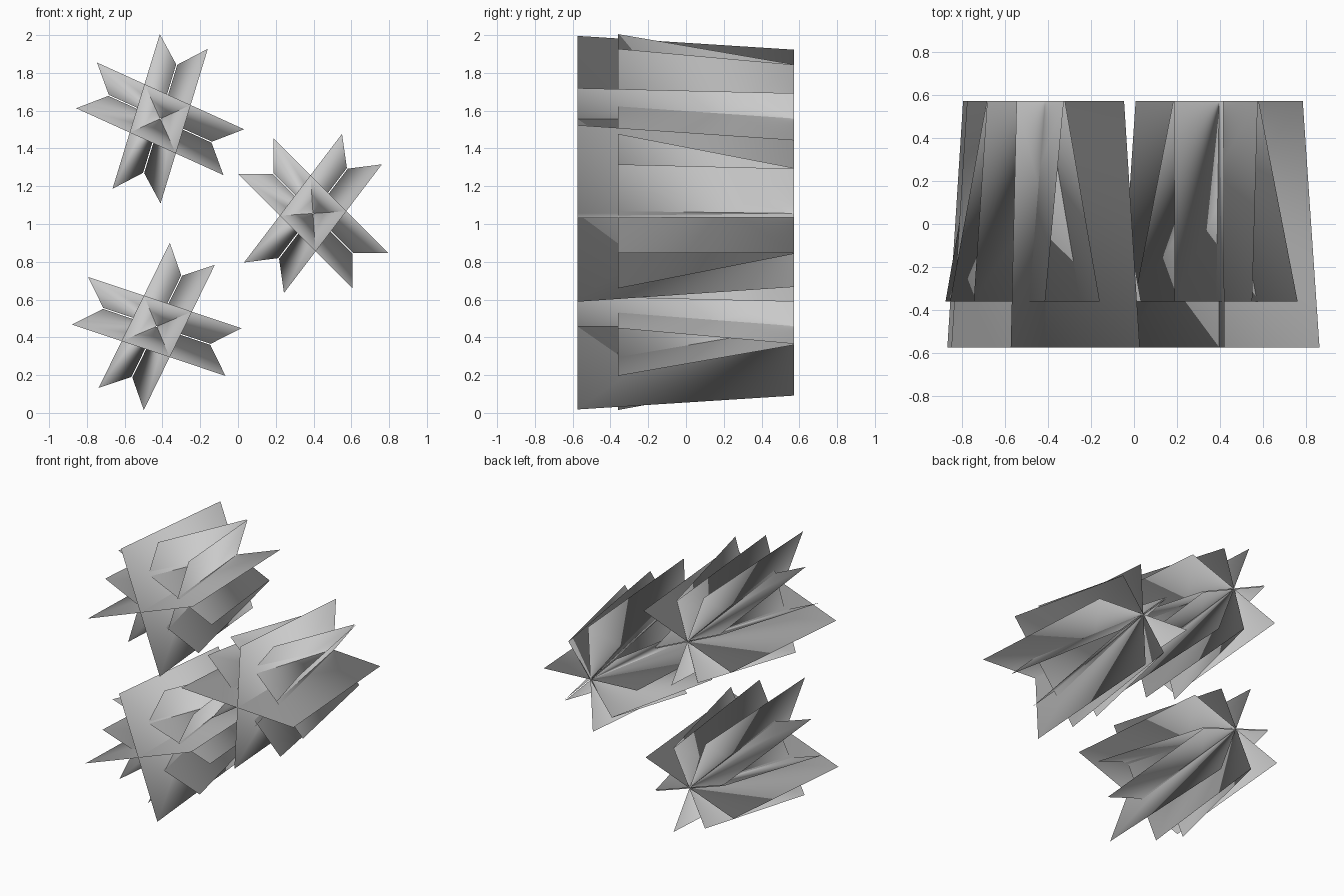
import bpy, bmesh
from math import cos, sin, radians
from mathutils import Vector

if "Cube" in bpy.data.objects:
    bpy.data.objects.remove(bpy.data.objects["Cube"])

FRONT, PETAL_FRONT, BACK = -0.575, -0.36, 0.572


def blade(bm, cx, cz, angle, front, back):
    """Flat trapezoid; front and back are (y, half length, sideways offset)."""
    a = radians(angle)
    ends = []
    for y, half, off in (front, back):
        for s in (-1, 1):
            x = cx + s * half * cos(a) - off * sin(a)
            z = cz + s * half * sin(a) + off * cos(a)
            ends.append(bm.verts.new((x, y, z)))
    bm.faces.new((ends[0], ends[1], ends[3], ends[2]))


def finish(bm, name, root):
    """Smooth foliage shading: normals fan out from the root of the clump."""
    mesh = bpy.data.meshes.new(name)
    bm.to_mesh(mesh)
    bm.free()
    mesh.shade_smooth()
    mesh.normals_split_custom_set_from_vertices(
        [(v.co - root).normalized() for v in mesh.vertices])
    bpy.context.collection.objects.link(bpy.data.objects.new(name, mesh))


# name, centre x, centre z, angles of the two leaf pairs, angle of the cross
clumps = [
    ("upper", -0.412, 1.557, (73, -24.4), 20.3),
    ("middle", 0.397, 1.056, (52.7, -45), -3),
    ("lower", -0.43, 0.458, (63.9, -18.5), 20),
]

for name, cx, cz, pairs, cross in clumps:
    root = Vector((cx, BACK, cz))
    # two long crossing blades through the axis
    bm = bmesh.new()
    for angle in (cross, cross + 90):
        blade(bm, cx, cz, angle, (FRONT, 0.468, 0), (BACK, 0.39, 0))
    finish(bm, name + "_cross_blades", root)

    # two pairs of leaning leaves that meet at the back
    bm = bmesh.new()
    for angle in pairs:
        for side in (-1, 1):
            blade(bm, cx, cz, angle,
                  (PETAL_FRONT, 0.428, side * 0.133), (BACK, 0.30, side * 0.003))
    finish(bm, name + "_leaning_leaves", root)
